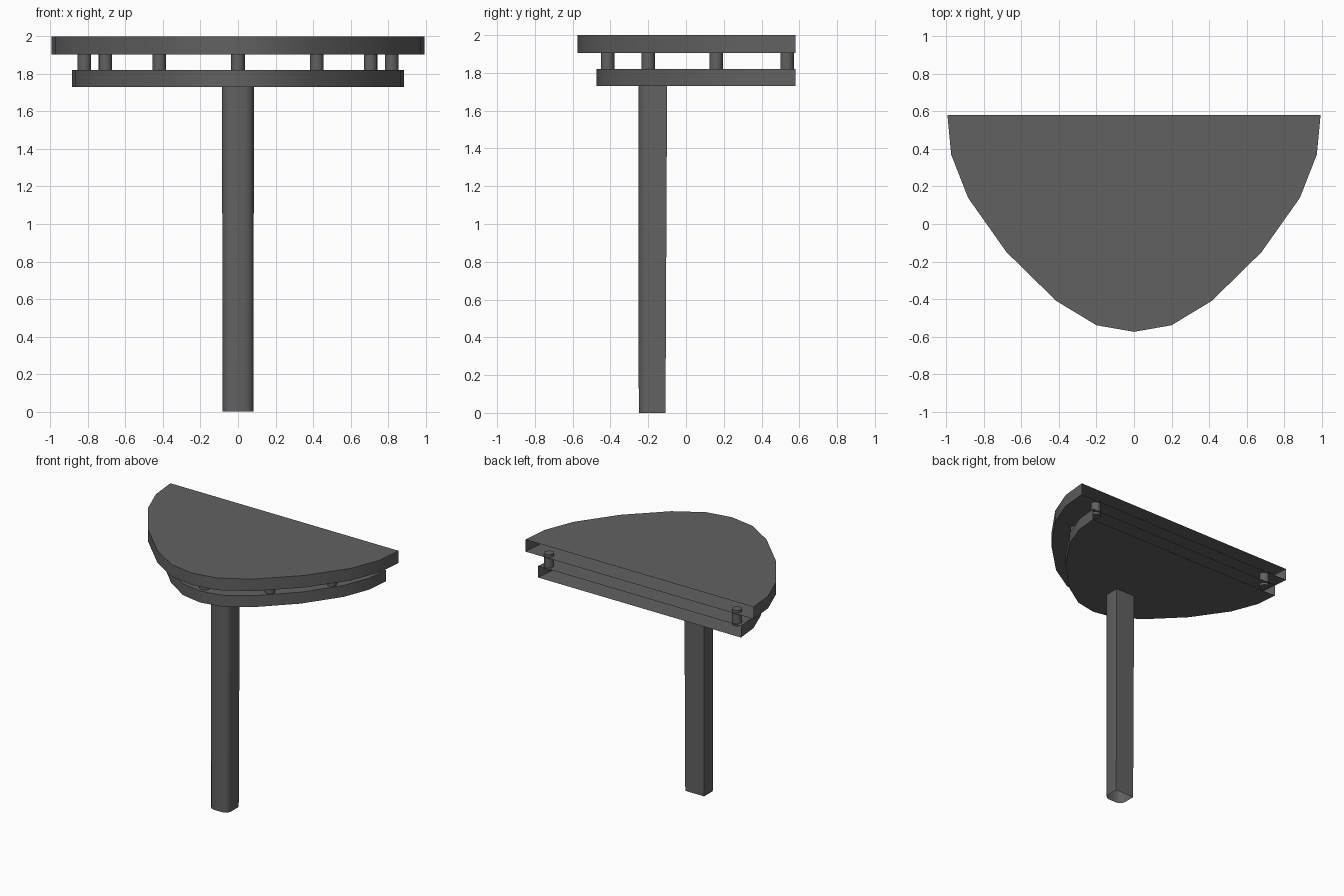
import bpy, bmesh, math

cube = bpy.data.objects.get("Cube")
if cube:
    bpy.data.objects.remove(cube, do_unlink=True)

# Single dark grey finish
grey = bpy.data.materials.new("dark_grey")
grey.use_nodes = True
color = (0.12, 0.12, 0.12, 1)
grey.diffuse_color = color
grey.node_tree.nodes["Principled BSDF"].inputs["Base Color"].default_value = color


def finish(bm, name):
    mesh = bpy.data.meshes.new(name)
    bm.to_mesh(mesh)
    bm.free()
    mesh.materials.append(grey)
    obj = bpy.data.objects.new(name, mesh)
    bpy.context.collection.objects.link(obj)
    bpy.ops.object.select_all(action="DESELECT")
    obj.select_set(True)
    bpy.context.view_layer.objects.active = obj
    bpy.ops.object.shade_smooth_by_angle(angle=math.radians(32))
    return obj


def mirrored(half):
    """Complete a right-hand outline, running from back to front, across x = 0."""
    return half + [(-x, y) for x, y in reversed(half) if x > 0]


def loft(name, low, high, z0, z1, caps, open_back=False):
    """Walls between two outlines; the last wall joins the two back corners."""
    bm = bmesh.new()
    a = [bm.verts.new((x, y, z0)) for x, y in low]
    b = [bm.verts.new((x, y, z1)) for x, y in high]
    n = len(a)
    for i in range(n - 1 if open_back else n):
        j = (i + 1) % n
        bm.faces.new((a[j], a[i], b[i], b[j]))
    if "bottom" in caps:
        bm.faces.new(a)
    if "top" in caps:
        bm.faces.new(b[::-1])
    # outlines run clockwise seen from above, so the faces point outwards
    return finish(bm, name)


# Table top and lower shelf: shells left open along the straight back
top = mirrored([(0.995, 0.58), (0.975, 0.37), (0.885, 0.14), (0.68, -0.15),
                (0.415, -0.41), (0.2, -0.54), (0, -0.575)])
shelf = mirrored([(0.885, 0.58), (0.868, 0.4), (0.787, 0.19), (0.6, -0.08),
                  (0.36, -0.32), (0.17, -0.443), (0, -0.475)])
loft("table_top", top, top, 1.905, 2.0, ("bottom", "top"), open_back=True)
loft("lower_shelf", shelf, shelf, 1.73, 1.82, ("bottom", "top"), open_back=True)

# Leg: flat back, rounded front, slight taper, open at the foot
leg_high = mirrored([(0.085, -0.1), (0.085, -0.205), (0.078, -0.227),
                     (0.062, -0.243), (0.04, -0.252)])
leg_low = [(x * 0.97, -0.25 + (y + 0.252) * 0.93) for x, y in leg_high]
loft("leg", leg_low, leg_high, 0.0, 1.74, ("top",))

# Spacer posts between the two boards, sunk slightly into both
spots = [(0, -0.415), (0.42, -0.2), (0.707, 0.16), (0.82, 0.535)]
for i, (x, y) in enumerate(mirrored(spots[::-1])):
    ring = [(x + 0.036 * math.cos(-t * math.tau / 16),
             y + 0.036 * math.sin(-t * math.tau / 16)) for t in range(16)]
    loft(f"spacer_post_{i + 1}", ring, ring, 1.8, 1.925, ("bottom", "top"))
